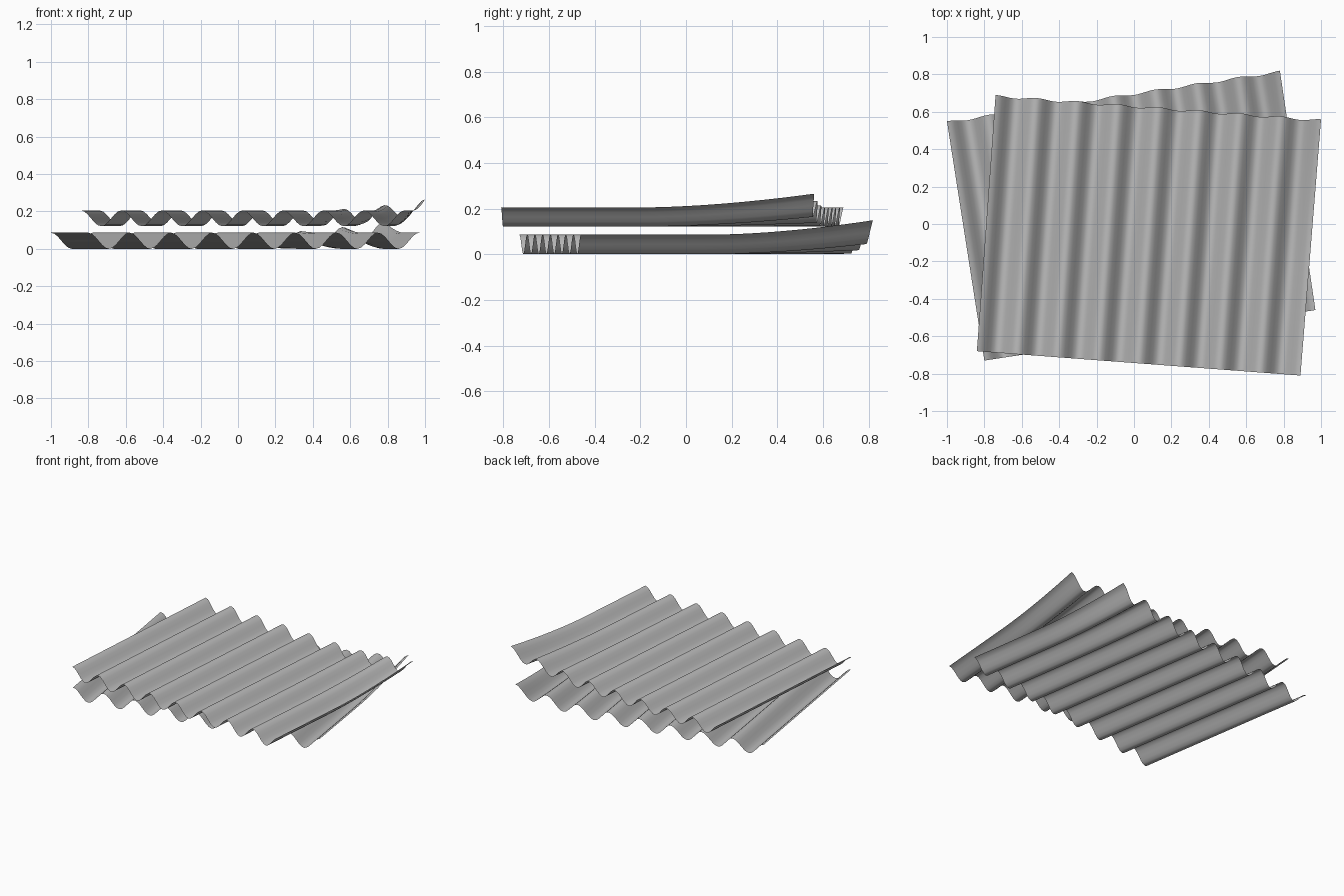
import bpy, bmesh
from math import cos, pi
from mathutils import Vector

cube = bpy.data.objects.get("Cube")
if cube:
    bpy.data.objects.remove(cube, do_unlink=True)

# Weathered sheet metal
metal = bpy.data.materials.new("galvanised_grey")
metal.use_nodes = True
colour = (0.5, 0.5, 0.5, 1)
metal.diffuse_color = colour
metal.node_tree.nodes["Principled BSDF"].inputs["Base Color"].default_value = colour

WAVES = 8
STEPS = 12      # segments in one wave
ROWS = 20       # segments along a ridge


def ramp(value, start, power):
    """Zero up to start, then a curve rising to one."""
    return max(0, (value - start) / (1 - start)) ** power


def corrugated_sheet(name, corners, height, amplitude, lift):
    """Wavy sheet over four corners, with its back left corner bent upward."""
    front_right, front_left, back_left, back_right = [Vector(c) for c in corners]
    columns = WAVES * STEPS
    bm = bmesh.new()
    grid = []
    for row in range(ROWS + 1):
        v = row / ROWS
        start = front_right.lerp(back_right, v)
        end = front_left.lerp(back_left, v)
        line = []
        for col in range(columns + 1):
            u = col / columns
            wave = cos(2 * pi * WAVES * u)
            point = start.lerp(end, u)
            # The back edge is slightly uneven
            point.y += 0.006 * (wave - 1) * ramp(v, 0.8, 1)
            z = height + amplitude * wave + lift * ramp(u, 0.6, 2) * ramp(v, 0.45, 1.7)
            line.append(bm.verts.new((point.x, point.y, z)))
        grid.append(line)
    for near, far in zip(grid, grid[1:]):
        for i in range(columns):
            face = bm.faces.new((near[i], near[i + 1], far[i + 1], far[i]))
            face.smooth = True
    mesh = bpy.data.meshes.new(name)
    bm.to_mesh(mesh)
    bm.free()
    mesh.materials.append(metal)
    sheet = bpy.data.objects.new(name, mesh)
    bpy.context.collection.objects.link(sheet)


# Two loosely stacked sheets
corrugated_sheet("lower_sheet", [(-0.80, -0.73), (0.97, -0.46), (0.78, 0.82), (-1.0, 0.55)],
                 0.043, 0.043, 0.063)
corrugated_sheet("upper_sheet", [(-0.84, -0.68), (0.89, -0.81), (1.0, 0.56), (-0.74, 0.69)],
                 0.163, 0.042, 0.06)
